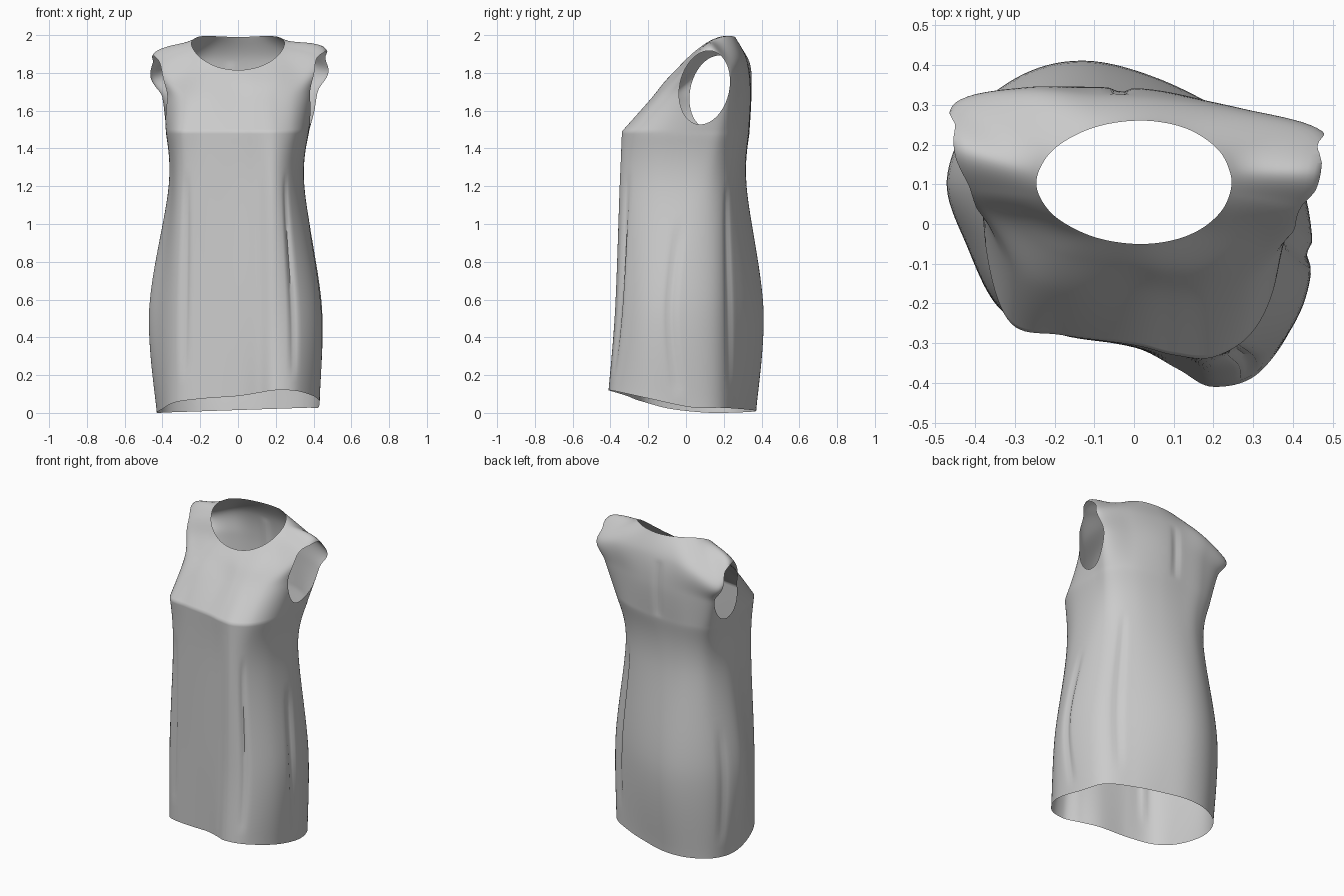
import bpy, bmesh, math
from mathutils import Vector as V

if "Cube" in bpy.data.objects:
    bpy.data.objects.remove(bpy.data.objects["Cube"])

M = 9            # columns per key span


def catmull(a, b, c, d, t):
    return 0.5 * (2*b + (c - a)*t + (2*a - 5*b + 4*c - d)*t*t + (3*b - a - 3*c + d)*t**3)


def closed(keys, u):
    n, i = len(keys), math.floor(u)
    return catmull(*[keys[(i + k) % n] for k in (-1, 0, 1, 2)], u - i)


def opened(keys, v):
    n = len(keys) - 1
    i = min(int(v), n - 1)
    return catmull(*[keys[min(max(i + k, 0), n)] for k in (-1, 0, 1, 2)], v - i)


# Horizontal sections, anticlockwise from front centre; 5 and 12 are the sides
hem = [(0, -.31), (.11, -.365), (.2, -.41), (.32, -.37), (.42, -.2), (.425, .03), (.37, .18), (.22, .27),
       (.06, .33), (-.1, .37), (-.25, .355), (-.38, .27), (-.43, .12), (-.4, -.08), (-.33, -.22), (-.18, -.28)]
hip = [(0, -.31), (.11, -.345), (.2, -.375), (.32, -.33), (.42, -.2), (.445, -.03), (.39, .16), (.23, .28),
       (.05, .37), (-.12, .41), (-.27, .38), (-.4, .28), (-.47, .11), (-.42, -.05), (-.33, -.22), (-.18, -.275)]
waist = [(0, -.3), (.1, -.325), (.19, -.35), (.27, -.29), (.335, -.15), (.35, .05), (.31, .17), (.2, .25),
         (.05, .3), (-.1, .32), (-.22, .31), (-.32, .25), (-.365, .12), (-.355, -.05), (-.31, -.22), (-.18, -.275)]
chest = [(0, -.305), (.1, -.33), (.2, -.335), (.3, -.27), (.36, -.13), (.375, .09), (.36, .2), (.24, .28),
         (.07, .325), (-.1, .335), (-.24, .33), (-.35, .28), (-.38, .15), (-.37, -.08), (-.31, -.25), (-.18, -.28)]
# Sloping sections above the bust, with heights
bust = [(0, -.17, 1.66), (.1, -.185, 1.66), (.19, -.185, 1.66), (.3, -.14, 1.67), (.38, -.04, 1.69),
        (.415, .09, 1.7), (.42, .225, 1.69), (.25, .29, 1.7), (.07, .335, 1.7), (-.1, .345, 1.7), (-.25, .34, 1.69),
        (-.395, .29, 1.67), (-.405, .15, 1.67), (-.375, .02, 1.67), (-.3, -.12, 1.66), (-.17, -.165, 1.66)]
shoulder = [(0, -.1, 1.755), (.1, -.11, 1.755), (.2, -.1, 1.765), (.32, -.04, 1.8), (.43, .035, 1.87),
            (.467, .13, 1.925), (.465, .23, 1.83), (.27, .285, 1.86), (.07, .315, 1.87), (-.1, .325, 1.87),
            (-.26, .335, 1.85), (-.44, .3, 1.8), (-.452, .19, 1.895), (-.415, .08, 1.835), (-.31, 0, 1.78),
            (-.17, -.08, 1.76)]
neck_angles = [0, 22, 42, 62, 80, 97, 120, 145, 168, 190, 212, 237, 263, 284, 308, 335]


def neck(deg):
    s, c = math.sin(math.radians(deg)), math.cos(math.radians(deg))
    return V((.245*s, .105 - .155*c - .01*s*c, 1.815 + .18*math.sin((1 - c)*.9)))


lower = [[V((x, y, .24*max(0, -y) + .03*(x + .45)/.9)) for x, y in hem],
         [V((x, y, .55)) for x, y in hip],
         [V((x, y, 1.2)) for x, y in waist],
         [V((x, y, 1.49)) for x, y in chest]]
upper = [lower[3], [V(p) for p in bust], [V(p) for p in shoulder], [neck(a) for a in neck_angles]]

# Long pressed creases: (column, lowest z, highest z, depth)
creases = [(14.35, .2, 1.25, .016), (2.75, .2, 1.25, .016), (4.7, .1, 1.0, .018),
           (6.5, .15, 1.2, .016), (11.3, .1, .8, .012), (8.6, 1.5, 1.85, .012)]


def point(levels, u, v):
    p = opened([closed(l, u) for l in levels], v)
    for cu, z0, z1, depth in creases:
        if z0 < p.z < z1 and abs(u - cu) < .6:
            fade = math.sin(math.pi*(p.z - z0)/(z1 - z0))**.5
            k = depth*fade*math.exp(-((u - cu)/.12)**2)
            p -= V((p.x, p.y, 0)).normalized()*k
    return p


bm = bmesh.new()


def skin(levels, rows):
    """Loft a tube through the key sections."""
    n = 16*M
    vs = [[bm.verts.new(point(levels, i/M, 3*r/rows)) for i in range(n)] for r in range(rows + 1)]
    for a, b in zip(vs, vs[1:]):
        for i in range(n):
            j = (i + 1) % n
            bm.faces.new((a[i], a[j], b[j], b[i]))


skin(lower, 36)      # skirt and torso
skin(upper, 30)      # chest and shoulders
bmesh.ops.remove_doubles(bm, verts=bm.verts, dist=1e-4)


def hole(p):
    """Below zero inside either armhole (a leaning oval seen from the side)."""
    if abs(p.x) < .3 or p.z < 1.4:
        return 1
    y, z = (p.y - .098, p.z - 1.722) if p.x > 0 else (p.y - .153, p.z - 1.697)
    y -= .12*z
    return math.hypot(y/.133, z/.195) - 1


# Armholes: split edges on the oval, join the cuts, drop the inside
cuts = []
for e in list(bm.edges):
    a, b = e.verts
    fa, fb = hole(a.co), hole(b.co)
    if fa*fb < 0:
        cuts.append(bmesh.utils.edge_split(e, a, fa/(fa - fb))[1])
bmesh.ops.connect_verts(bm, verts=cuts)
rim = set(cuts)
inside = [v for v in bm.verts if v not in rim and hole(v.co) < 0]
bmesh.ops.delete(bm, geom=inside, context='VERTS')

bmesh.ops.recalc_face_normals(bm, faces=bm.faces)
me = bpy.data.meshes.new("sleeveless_dress")
bm.to_mesh(me)
bm.free()
dress = bpy.data.objects.new("sleeveless_dress", me)
bpy.context.collection.objects.link(dress)
bpy.context.view_layer.objects.active = dress
dress.select_set(True)
bpy.ops.object.shade_smooth_by_angle(angle=math.radians(50))
